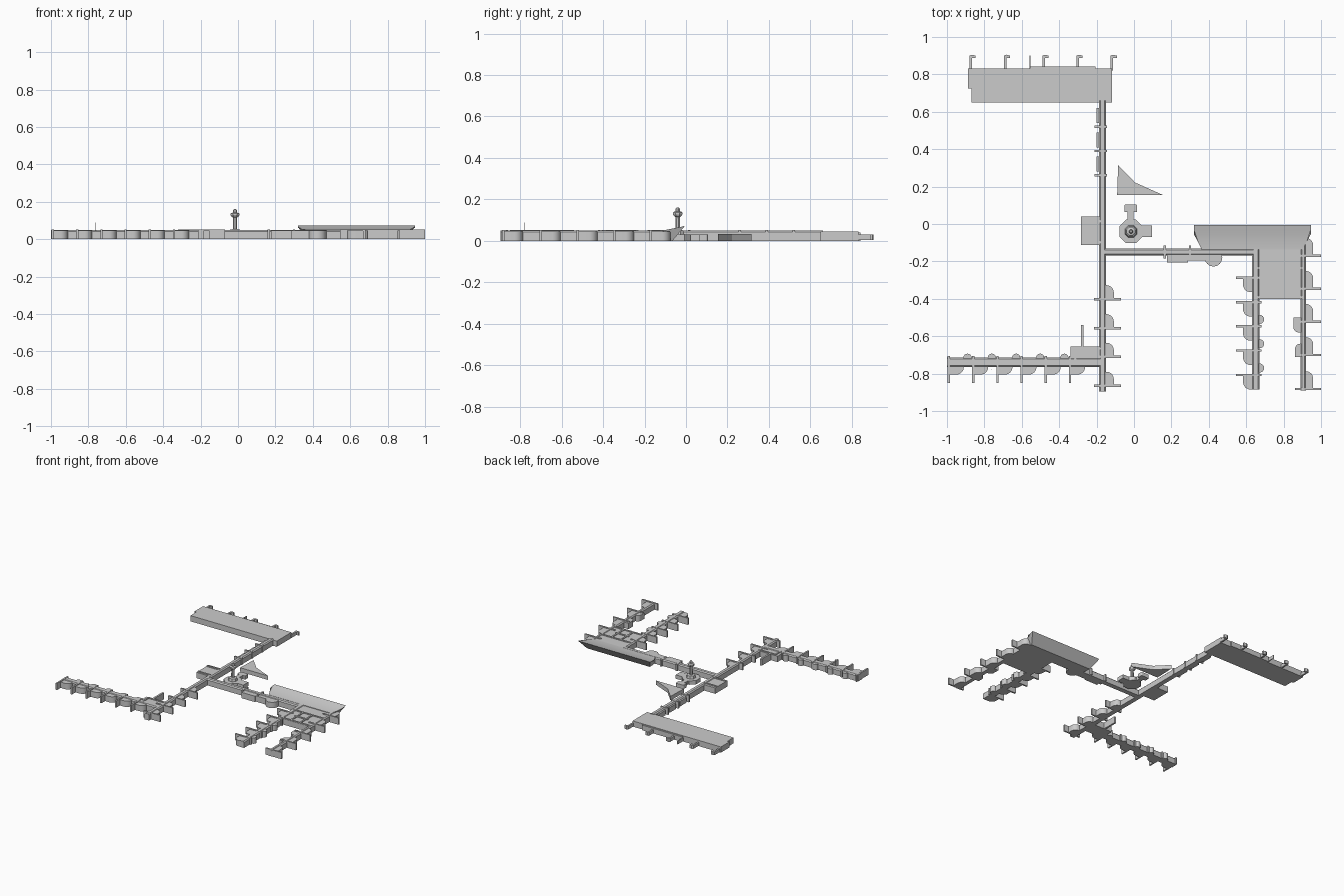
import bpy, bmesh
from math import sin, cos, pi, radians

if "Cube" in bpy.data.objects:
    bpy.data.objects.remove(bpy.data.objects["Cube"])


def finish(bm, name, smooth=False):
    bmesh.ops.recalc_face_normals(bm, faces=bm.faces)
    me = bpy.data.meshes.new(name)
    bm.to_mesh(me)
    bm.free()
    ob = bpy.data.objects.new(name, me)
    bpy.context.collection.objects.link(ob)
    if smooth:
        bpy.ops.object.select_all(action='DESELECT')
        bpy.context.view_layer.objects.active = ob
        ob.select_set(True)
        bpy.ops.object.shade_smooth_by_angle(angle=radians(35))
    return ob


def loft(bm, rings):
    # closed solid through rings of equal vertex count
    vs = [[bm.verts.new(p) for p in r] for r in rings]
    n = len(vs[0])
    for a, b in zip(vs, vs[1:]):
        for i in range(n):
            bm.faces.new((a[i], a[(i + 1) % n], b[(i + 1) % n], b[i]))
    bm.faces.new(vs[0])
    bm.faces.new(vs[-1])


def prisms(name, outlines, z0, z1, smooth=False):
    bm = bmesh.new()
    for o in outlines:
        loft(bm, [[(x, y, z) for x, y in o] for z in (z0, z1)])
    return finish(bm, name, smooth)


def rect(x0, x1, y0, y1):
    return [(x0, y0), (x1, y0), (x1, y1), (x0, y1)]


def disc(x, y, r, n=16, turn=0.0):
    return [(x + r * cos(2 * pi * i / n + turn), y + r * sin(2 * pi * i / n + turn)) for i in range(n)]


def lobe(x, y, dx, dy, r=0.04):
    # box from (x, y) with its far corner rounded
    sx, sy = (1 if dx > 0 else -1), (1 if dy > 0 else -1)
    cx, cy = x + dx - sx * r, y + dy - sy * r
    arc = [(cx + sx * r * cos(i * pi / 16), cy + sy * r * sin(i * pi / 16)) for i in range(9)]
    return [(x, y), (x + dx, y)] + arc + [(x, y + dy)]


def wing(name, x0, x1, y0, y1, along):
    # long hall with bevelled eaves and a raised ridge along its roof
    c = 0.008
    bx, by = (0, c) if along == 'x' else (c, 0)
    bm = bmesh.new()
    loft(bm, [[(x, y, z) for x, y in rect(x0 + i * bx, x1 - i * bx, y0 + i * by, y1 - i * by)]
              for z, i in ((0, 0), (0.042, 0), (0.05, 1))])
    return finish(bm, name)


def bars(name, at, lo, hi, across, t=0.006, top=0.052):
    # thin cross walls
    o = [rect(lo, hi, a - t, a + t) if across == 'x' else rect(a - t, a + t, lo, hi) for a in at]
    return prisms(name, o, 0, top)


# Long halls and piers
wing("spine_hall", -0.187, -0.15, -0.895, 0.66, 'y')
wing("east_corridor", -0.17, 0.65, -0.168, -0.13, 'x')
wing("west_pier", -1.0, -0.17, -0.765, -0.715, 'x')
wing("inner_east_pier", 0.63, 0.672, -0.885, -0.13, 'y')
wing("outer_east_pier", 0.89, 0.92, -0.89, -0.1, 'y')

# Gate walls
spine_y = [-0.402, -0.557, -0.71, -0.865]
west_x = [-0.99, -0.86, -0.73, -0.602, -0.472, -0.342]
inner_y = [-0.287, -0.418, -0.547, -0.677, -0.808]
outer_y = [-0.17, -0.346, -0.522, -0.7, -0.882]
bars("spine_gates", spine_y, -0.215, -0.07, 'x')
bars("north_gates", [0.52, 0.39, 0.26], -0.212, -0.145, 'x')
bars("west_gates", west_x, -0.85, -0.705, 'y')
bars("inner_gates", inner_y, 0.545, 0.682, 'x')
bars("outer_gates", outer_y, 0.86, 1.0, 'x')
bars("corridor_gates", [0.165, 0.3], -0.185, -0.115, 'y')

# Rounded gate lounges
H = 0.046
prisms("spine_lounges", [lobe(-0.16, y, 0.052, 0.075) for y in spine_y], 0, H, True)
prisms("west_lounges", [lobe(x, -0.75, 0.08, -0.055) for x in west_x]
       + [disc(x + 0.1, -0.715, 0.022) for x in west_x[:-1]], 0, H, True)
prisms("inner_lounges", [lobe(0.64, y, -0.057, -0.077) for y in inner_y]
       + [disc(0.672, y, 0.024) for y in (-0.51, -0.64, -0.77)], 0, H, True)
prisms("outer_lounges", [lobe(0.9, y, 0.058, 0.095) for y in outer_y]
       + [lobe(0.9, -0.5, -0.048, -0.08, 0.03), lobe(0.9, -0.71, -0.04, 0.07, 0.03)], 0, H, True)
prisms("corridor_lounges", [rect(0.176, 0.29, -0.205, -0.15), rect(0.285, 0.44, -0.195, -0.15),
                            disc(0.425, -0.18, 0.047, 24)], 0, H, True)
prisms("north_side_rooms", [rect(-0.2, -0.18, y, y + 0.08) for y in (0.28, 0.41, 0.54)], 0, 0.04)

# West side block and corner block
prisms("side_block", [rect(-0.283, -0.17, -0.113, 0.04)], 0, 0.046)
bars("side_block_walls", [0.015, -0.097], -0.283, -0.17, 'x')
prisms("corner_block", [rect(-0.34, -0.17, -0.74, -0.655)], 0, 0.046)
prisms("corner_block_ridges", [rect(-0.32, -0.17, -0.672, -0.66), rect(-0.32, -0.308, -0.74, -0.66),
                               rect(-0.283, -0.269, -0.66, -0.54)], 0, 0.052)

# Square concourse behind the main terminal
prisms("square_concourse", [rect(0.65, 0.905, -0.4, -0.12)], 0, 0.046)
bars("concourse_ridges", [-0.235, -0.392], 0.65, 0.905, 'x')
bars("concourse_beams", [0.735, 0.815], -0.392, -0.235, 'y')
bars("concourse_tie", [-0.315], 0.718, 0.83, 'x')

# Main terminal: leaning glass front, sweeping roof, flared ends
section = [(-0.065, 0, 0.04), (-0.005, 0.072, 0), (-0.03, 0.066, 0), (-0.055, 0.06, 0.0),
           (-0.095, 0.053, 0.022), (-0.135, 0.05, 0.042), (-0.135, 0, 0.045)]
bm = bmesh.new()
loft(bm, [[(0.32 + d, y, z) for y, z, d in section], [(0.945 - d, y, z) for y, z, d in section]])
finish(bm, "main_terminal", True)

# North hall with hooked boarding arms
prisms("north_hall", [[(-0.87, 0.65), (-0.117, 0.65), (-0.117, 0.832), (-0.887, 0.832),
                       (-0.887, 0.725), (-0.87, 0.725)]], 0, 0.045)
prisms("north_hall_canopy", [rect(-0.555, -0.205, 0.82, 0.843)], 0.0, 0.04)
arms = [-0.88, -0.695, -0.49, -0.308, -0.125]
prisms("boarding_arms", [[(x, 0.82), (x + 0.013, 0.82), (x + 0.013, 0.888), (x + 0.033, 0.888),
                          (x + 0.033, 0.9), (x + 0.012, 0.905), (x, 0.9)] for x in arms]
       + [rect(-0.559, -0.553, 0.83, 0.9)], 0.004, 0.03)

# Wedge building
prisms("wedge_building", [[(-0.09, 0.155), (0.155, 0.155), (0.005, 0.222), (-0.085, 0.315)]], 0, 0.032)

# Control tower with annexes
cx, cy = -0.016, -0.04
prisms("tower_base", [disc(cx, cy, 0.068, 8, pi / 8)], 0, 0.03)
prisms("tower_annexes", [rect(0.02, 0.096, -0.07, -0.008), rect(-0.034, -0.002, 0.01, 0.07),
                         lobe(cx, 0.065, 0.033, 0.04, 0.01), lobe(cx, 0.065, -0.036, 0.04, 0.01)], 0, 0.03)
bm = bmesh.new()
profile = [(0.035, 0.03), (0.03, 0.05), (0.013, 0.053), (0.012, 0.115), (0.02, 0.12), (0.025, 0.128),
           (0.025, 0.136), (0.02, 0.14), (0.012, 0.142), (0.012, 0.153), (0.007, 0.16)]
loft(bm, [[(x, y, z) for x, y in disc(cx, cy, r, 8, pi / 8)] for r, z in profile])
finish(bm, "control_tower")

# Thin roof mast
prisms("roof_mast", [disc(-0.76, -0.78, 0.002, 6)], 0.04, 0.088)
